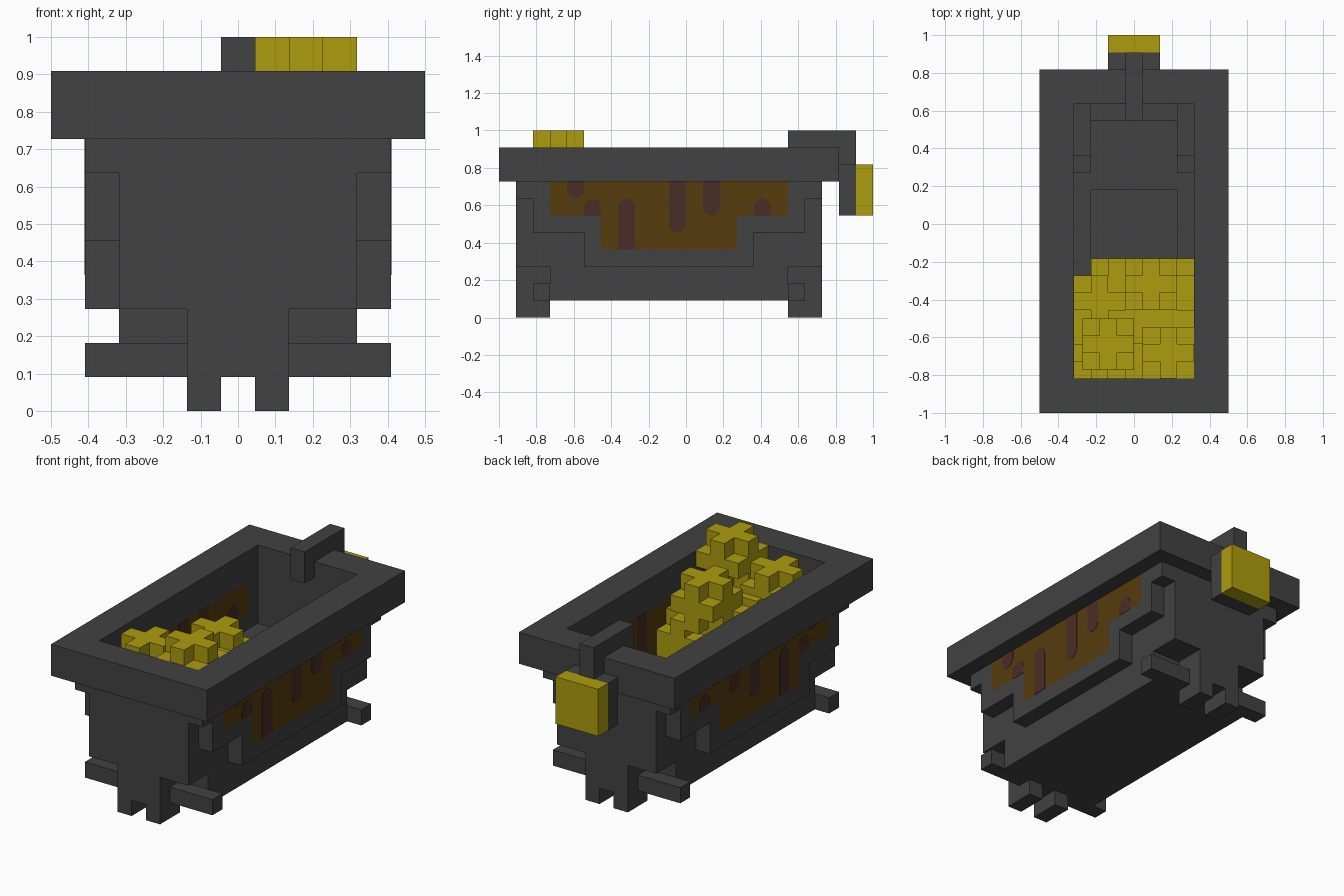
import bpy, bmesh, math
from mathutils import Vector

if "Cube" in bpy.data.objects:
    bpy.data.objects.remove(bpy.data.objects["Cube"])

U = 1 / 11  # block size


def material(name, rgb):
    m = bpy.data.materials.new(name)
    m.use_nodes = True
    m.diffuse_color = (*rgb, 1)
    m.node_tree.nodes["Principled BSDF"].inputs["Base Color"].default_value = (*rgb, 1)
    return m


IRON = material("dark iron", (0.054, 0.054, 0.054))
GOLD = material("gold", (0.42, 0.335, 0.004))
RUST = material("rust brown", (0.093, 0.045, 0.004))
DRIP = material("dark drip", (0.069, 0.027, 0.019))


def finish(name, bm, mat):
    me = bpy.data.meshes.new(name)
    bmesh.ops.recalc_face_normals(bm, faces=bm.faces)
    bm.to_mesh(me)
    bm.free()
    me.materials.append(mat)
    ob = bpy.data.objects.new(name, me)
    bpy.context.collection.objects.link(ob)
    return ob


def mirror_x(b):
    return (-b[1], -b[0], *b[2:])


def mirror_y(b):
    # the tub is symmetric about y = -1 block
    return (*b[:2], -2 - b[3], -2 - b[2], *b[4:])


def boxes(name, mat, items, mx=False, my=False):
    """Boxes given as x0, x1, y0, y1, z0, z1 in blocks."""
    if mx:
        items = items + [mirror_x(b) for b in items]
    if my:
        items = items + [mirror_y(b) for b in items]
    bm = bmesh.new()
    for x0, x1, y0, y1, z0, z1 in items:
        vs = bmesh.ops.create_cube(bm, size=1)["verts"]
        for v in vs:
            v.co = Vector(((x0 + x1) / 2 + v.co.x * (x1 - x0),
                           (y0 + y1) / 2 + v.co.y * (y1 - y0),
                           (z0 + z1) / 2 + v.co.z * (z1 - z0))) * U
    return finish(name, bm, mat)


# Rim around the opening
boxes("rim", IRON, [(-5.5, -3.5, -11, 9, 8, 10), (3.5, 5.5, -11, 9, 8, 10),
                    (-3.5, 3.5, 7, 9, 8, 10), (-3.5, 3.5, -11, -9, 8, 10)])

# Floor and its raised border
boxes("floor", IRON, [(-3.5, 3.5, -8, 6, 1, 2)])
boxes("floor_border", IRON, [(-3.5, -2.5, -8, 6, 2, 3), (2.5, 3.5, -8, 6, 2, 3),
                             (-2.5, 2.5, 2, 6, 2, 3), (-2.5, 2.5, -8, -4, 2, 3)])

# End walls with the stepped corners behind them
boxes("end_walls", IRON, [(-3.5, 3.5, 7, 8, 3, 8), (-2.5, 2.5, 6, 7, 3, 4)], my=True)
boxes("corner_steps", IRON, [(2.5, 3.5, 4, 7, 3, 5), (2.5, 3.5, 3, 4, 3, 4)],
      mx=True, my=True)

# Stepped side frames and the rusty panels they hold
boxes("side_frames", IRON, [(3.5, 4.5, 6, 8, 7, 8), (3.5, 4.5, 6, 7, 5, 7),
                            (3.5, 4.5, 3, 6, 5, 6), (3.5, 4.5, 3, 4, 3, 5),
                            (3.5, 4.5, -1, 3, 3, 4)], mx=True, my=True)
boxes("side_panels", RUST, [(3.5, 4.5, -8, 6, 6, 8), (3.5, 4.5, -5, 3, 4, 6)], mx=True)

# Legs, feet and cross bars
boxes("legs", IRON, [(-1.5, 1.5, 6, 8, 1, 3)], my=True)
boxes("feet", IRON, [(0.5, 1.5, 6, 8, 0, 1)], mx=True, my=True)
boxes("cross_bars", IRON, [(1.5, 4.5, 6, 7, 1, 2)], mx=True, my=True)


# Drips: strips with one rounded end, showing on both faces of each panel
def drips(name, strips):
    bm = bmesh.new()
    for side in (-1, 1):
        for y, z0, z1, up in strips:
            arc = [math.pi * i / 8 for i in range(9)]
            flat, tip, s = (z0, z1 - .5, 1) if up else (z1, z0 + .5, -1)
            prof = [(y + .5 * math.cos(a), tip + s * .5 * math.sin(a)) for a in arc]
            prof += [(y - .5, flat), (y + .5, flat)]
            face = bm.faces.new([bm.verts.new((side * 3.48 * U, p * U, q * U))
                                 for p, q in prof])
            ext = bmesh.ops.extrude_face_region(bm, geom=[face])["geom"]
            for v in ext:
                if isinstance(v, bmesh.types.BMVert):
                    v.co.x = side * 4.52 * U
            if not face.is_valid:
                continue
    return finish(name, bm, DRIP)


drips("panel_drips", [(-6.5, 7, 8, False), (-5.5, 6, 7, True), (-3.5, 4, 7, True),
                      (-.5, 5, 8, False), (1.5, 6, 8, False), (4.5, 6, 7, True)])

# Handle hooked over the back rim, with a gold plate
boxes("handle", IRON, [(-.5, .5, 6, 10, 10, 11), (-.5, .5, 6, 7, 9, 10),
                       (-.5, .5, 9, 10, 9, 10)])
boxes("handle_backing", IRON, [(-1.5, 1.5, 9, 10, 6, 9)])
boxes("handle_plate", GOLD, [(-1.5, 1.5, 10, 11, 6, 9)])

# Gold heap: nuggets are three-block cubes without their corners
nuggets = [(2, -7.5, 9.5), (-1.5, -7, 8.5), (1, -3.5, 8.5),
           (2, -3.5, 6), (-2, -4.5, 6.5), (2, -5.5, 7), (-2, -7.5, 6.5),
           (0, -5.5, 7), (-1, -3.5, 5.5), (2, -7.5, 6.5)]
parts = []
for cx, cy, cz in nuggets:
    for h in ((1.5, 1.5, .5), (1.5, .5, 1.5), (.5, 1.5, 1.5)):
        parts.append((cx - h[0], cx + h[0], cy - h[1], cy + h[1], cz - h[2], cz + h[2]))
boxes("gold_nuggets", GOLD, parts)
boxes("gold_heap_base", GOLD, [(-3.49, 3.49, -8.99, -3, 5, 6), (-2.5, 3.49, -3, -2, 4, 5.5),
                               (-2.5, 2.5, -8, -2, 2, 5.5)])
